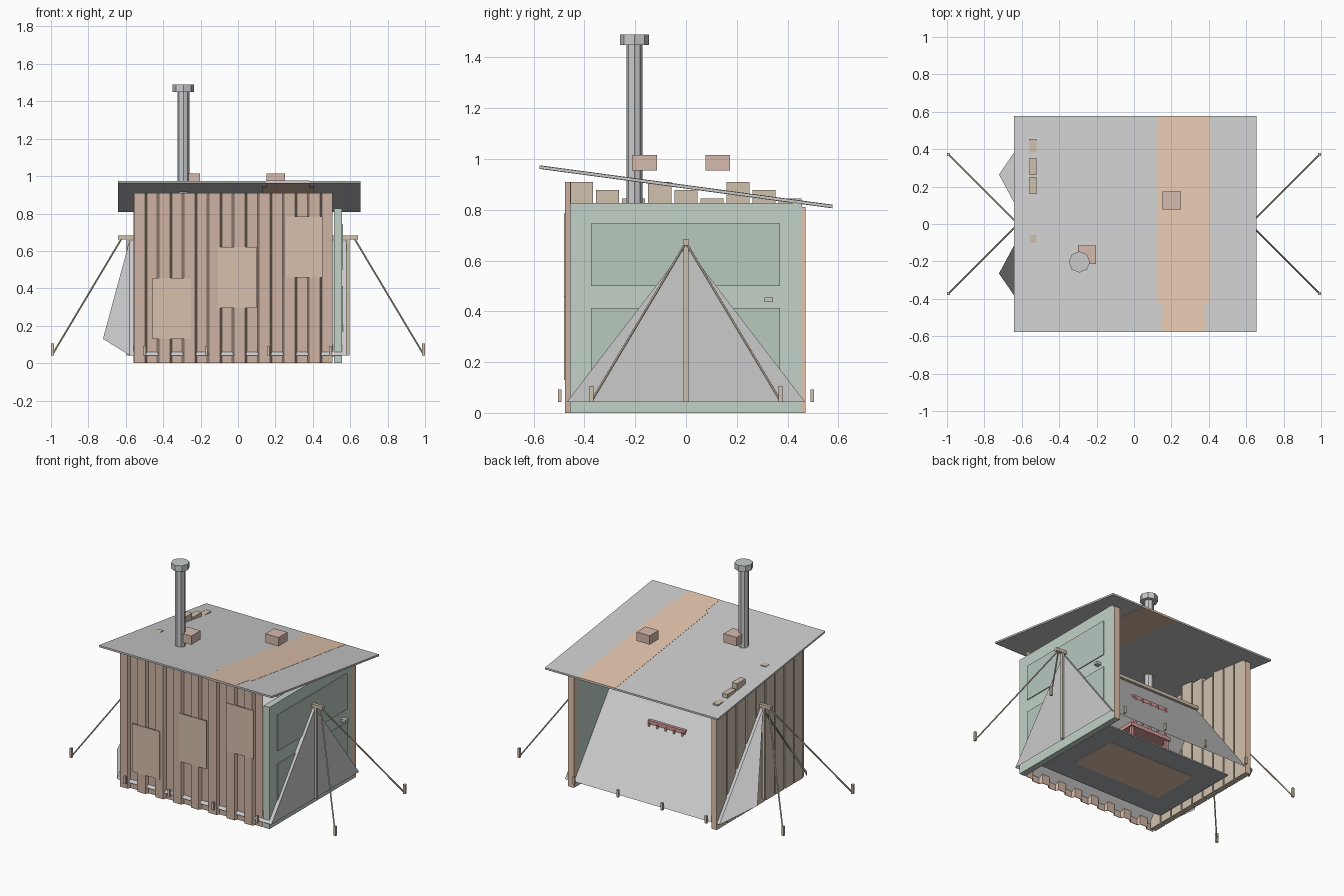
import bpy, math
from mathutils import Vector

if "Cube" in bpy.data.objects:
    bpy.data.objects.remove(bpy.data.objects["Cube"])

def mat(name, r, g, b):
    m = bpy.data.materials.new(name)
    m.diffuse_color = (r, g, b, 1)
    m.use_nodes = True
    m.node_tree.nodes["Principled BSDF"].inputs["Base Color"].default_value = m.diffuse_color
    return m

RUST = mat("rusty_sheet", .62, .45, .37)
PATCH = mat("patch_tan", .68, .53, .42)
STRIP = mat("rust_strip", .77, .56, .42)
WOOD = mat("bare_wood", .63, .54, .43)
GREEN = mat("door_green", .54, .64, .57)
PANEL = mat("panel_green", .48, .58, .52)
METAL = mat("roof_metal", .68, .69, .70)
PIPE = mat("pipe_metal", .58, .60, .61)
BRICK = mat("brick", .67, .49, .42)
CANVAS = mat("canvas", .76, .76, .76)
SHEET = mat("groundsheet_grey", .42, .44, .46)
RED = mat("painted_red", .68, .32, .32)

def mesh(name, verts, faces, m):
    me = bpy.data.meshes.new(name)
    me.from_pydata(verts, [], faces)
    ob = bpy.data.objects.new(name, me)
    bpy.context.collection.objects.link(ob)
    me.materials.append(m)
    return ob

def box(name, lo, hi, m):
    (a, b, c), (d, e, f) = lo, hi
    v = [(x, y, z) for z in (c, f) for x, y in ((a, b), (d, b), (d, e), (a, e))]
    return mesh(name, v, [(3, 2, 1, 0), (4, 5, 6, 7)] +
                [(i, (i + 1) % 4, (i + 1) % 4 + 4, i + 4) for i in range(4)], m)

def rod(name, p, q, r, m, n=8):
    p, q = Vector(p), Vector(q)
    bpy.ops.mesh.primitive_cylinder_add(vertices=n, radius=r, depth=(q - p).length, location=(p + q) / 2)
    ob = bpy.context.object
    ob.name = name
    ob.rotation_euler = (q - p).to_track_quat('Z', 'Y').to_euler()
    ob.data.materials.append(m)
    return ob

# front wall: trapezoid corrugated sheet
pts, x, step = [], -.56, .0669
for i in range(16):
    y = -.474 if i % 2 == 0 else -.454
    pts += [(x + i * step + .005, y), (x + (i + 1) * step - .005, y)]
n = len(pts)
wall = mesh("front_corrugated_wall", [(a, b, z) for z in (0, .91) for a, b in pts],
            [(i, i + 1, n + i + 1, n + i) for i in range(n - 1)], RUST)
s = wall.modifiers.new("thickness", 'SOLIDIFY')
s.thickness, s.offset = .004, 0

# patches stepping up the front wall
for i in range(3):
    cx, cz = -.355 + .352 * i, .292 + .165 * i
    box("wall_patch", (cx - .103, -.481, cz - .163), (cx + .103, -.473, cz + .163), PATCH)

# left wall: nine planks in three repeating heights
for i in range(9):
    y = -.457 + .1027 * i
    box("left_plank", (-.56, y, 0), (-.52, y + .091, (.91, .877, .845)[i % 3]), WOOD)

# right wall: old panelled door
box("right_door_wall", (.512, -.457, 0), (.556, .457, .827), GREEN)
for lo, hi in ((.09, .413), (.5, .745)):
    box("door_panel", (.55, -.375, lo), (.562, .37, hi), PANEL)
box("door_handle", (.556, .31, .437), (.59, .342, .455), METAL)

# back corner posts
box("back_post_right", (.512, .43, 0), (.556, .471, .81), STRIP)
box("back_post_left", (-.56, .43, 0), (-.52, .471, .81), STRIP)

# sloping roof with rusty strip
def roof_part(name, x0, x1, y0, y1, t, m):
    z = lambda y: .8905 - .1345 * y
    ob = box(name, (x0, y0, -t), (x1, y1, t), m)
    for v in ob.data.vertices:
        v.co.z += z(v.co.y)
    return ob
roof_part("roof_sheet", -.642, .656, -.577, .577, .006, METAL)
roof_part("roof_strip", .128, .405, -.42, .577, .0072, STRIP)
roof_part("roof_strip_end", .15, .383, -.577, -.42, .0072, STRIP)

# loose bricks over the roof
box("roof_brick", (.152, .077, .955), (.25, .173, 1.015), BRICK)
box("roof_brick", (-.3, -.213, .955), (-.202, -.115, 1.015), BRICK)

# stove pipe, cap and hidden stove
rod("stove_pipe", (-.292, -.203, .25), (-.292, -.203, 1.46), .032, PIPE)
rod("pipe_cap", (-.292, -.203, 1.45), (-.292, -.203, 1.49), .057, PIPE)
box("stove", (-.37, -.27, .06), (-.21, -.13, .25), SHEET)

# ridge tent: two slopes, closed right end, two swung-out flaps
E, W, H, B = .58, .47, .655, .042
for sy in (1, -1):
    mesh("tent_slope", [(-E, 0, H), (E, 0, H), (E, W * sy, B), (-E, W * sy, B)], [(0, 1, 2, 3)], CANVAS)
    mesh("tent_flap", [(-E, 0, H), (-E, W * sy, B), (-.722, .265 * sy, .13)], [(0, 1, 2)], CANVAS)
mesh("tent_end", [(E, -W, B), (E, W, B), (E, 0, H)], [(0, 1, 2)], CANVAS)

# tent poles, guy lines and pegs
box("ridge_pole", (-.642, -.011, .66), (.642, .011, .682), WOOD)
for sx in (1, -1):
    box("tent_pole", (sx * .586 - .009, -.009, B), (sx * .586 + .009, .009, .67), WOOD)
    for sy in (1, -1):
        rod("guy_line", (sx * .62, 0, .67), (sx * .99, sy * .37, .05), .005, WOOD, 6)
        box("guy_peg", (sx * .992 - .008, sy * .372 - .008, B), (sx * .992 + .008, sy * .372 + .008, .105), WOOD)
for sy in (1, -1):
    for i in range(4):
        px = -.5 + .331 * i
        box("hem_peg", (px - .007, sy * .497 - .007, B), (px + .007, sy * .497 + .007, .092), WOOD)

# groundsheet and rug
box("groundsheet", (-.5, -.34, .036), (.53, .32, .046), SHEET)
box("rug", (-.34, -.17, .032), (.34, .17, .05), STRIP)

# red bench whose back pokes through the canvas
box("bench_rail", (-.12, .155, .42), (.16, .18, .445), RED)
for i in range(5):
    px = -.11 + .0625 * i
    box("bench_spindle", (px, .175, .23), (px + .012, .19, .43), RED)
box("bench_seat", (-.14, -.08, .21), (.18, .19, .235), RED)
for px in (-.13, .15):
    for py in (-.07, .16):
        box("bench_leg", (px, py, .05), (px + .02, py + .02, .21), RED)
